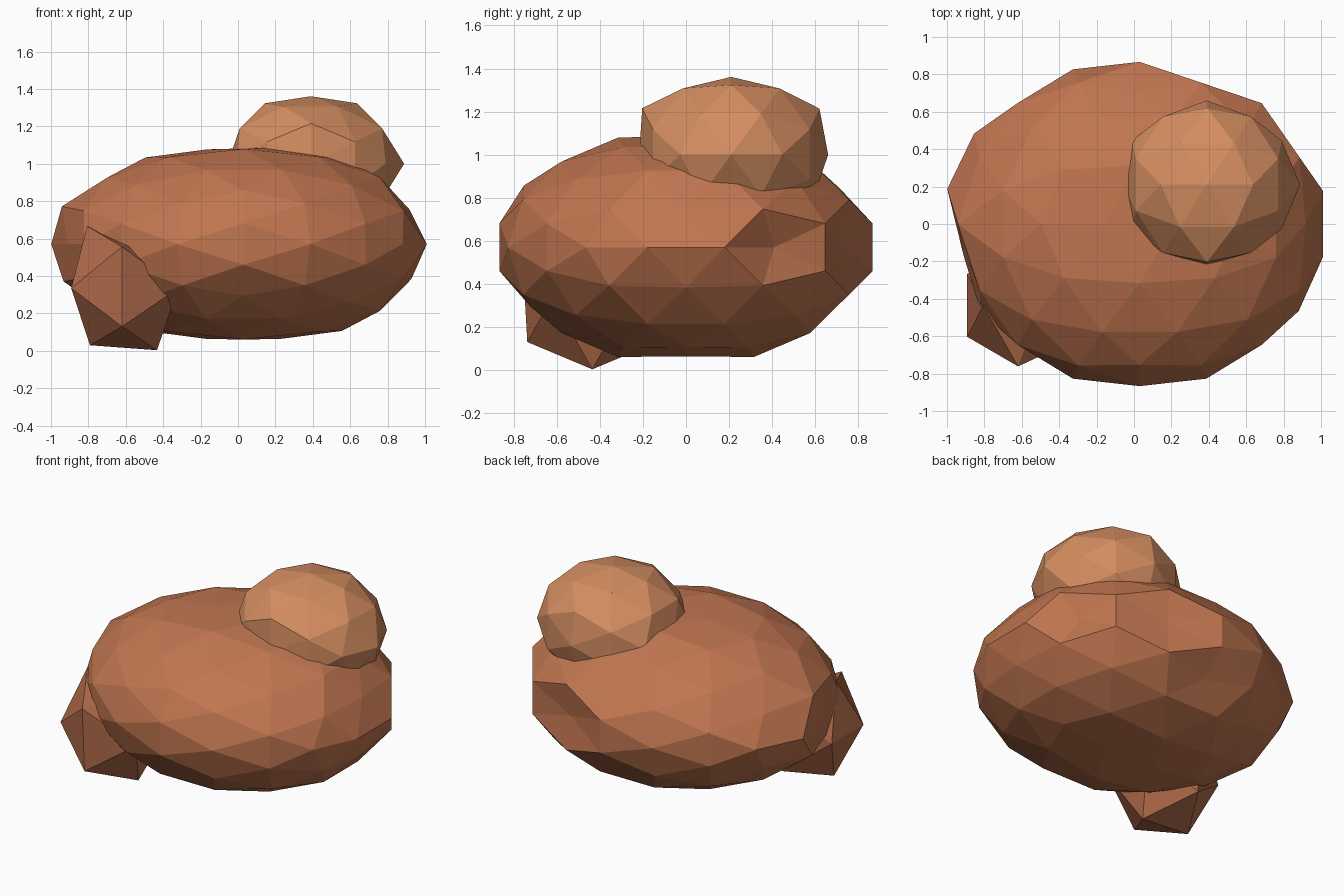
import bpy, bmesh
from itertools import combinations
from mathutils import Vector

if "Cube" in bpy.data.objects:
    bpy.data.objects.remove(bpy.data.objects["Cube"])

PHI = (1 + 5 ** 0.5) / 2


def geodesic_points(freq):
    """Directions of an icosahedron whose edges are split into freq pieces."""
    corners = []
    for a in (-1, 1):
        for b in (-PHI, PHI):
            corners += [Vector((a, 0, b)), Vector((0, b, a)), Vector((b, a, 0))]
    points = {}
    for tri in combinations(corners, 3):
        if any((p - q).length > 2.01 for p, q in combinations(tri, 2)):
            continue
        for i in range(freq + 1):
            for j in range(freq + 1 - i):
                p = (tri[0] * i + tri[1] * j + tri[2] * (freq - i - j)).normalized()
                points[tuple(round(c, 4) + 0.0 for c in p)] = p
    return list(points.values())


def rock(name, freq, centre, radii, dents, colour):
    """Faceted rock; dents are (direction, radial scale) for single corners."""
    bm = bmesh.new()
    for p in geodesic_points(freq):
        bm.verts.new(p)
    bmesh.ops.convex_hull(bm, input=bm.verts[:])
    verts = bm.verts[:]
    base = [v.co.copy() for v in verts]
    for direction, scale in dents:
        d = Vector(direction).normalized()
        k = max(range(len(base)), key=lambda n: base[n].dot(d))
        verts[k].co = base[k] * scale
    for v in verts:
        v.co = Vector([c + r * x for c, r, x in zip(centre, radii, v.co)])
    bmesh.ops.recalc_face_normals(bm, faces=bm.faces[:])
    mesh = bpy.data.meshes.new(name)
    bm.to_mesh(mesh)
    bm.free()
    mat = bpy.data.materials.new(name + "_stone")
    mat.diffuse_color = (*colour, 1)
    mat.use_nodes = True
    mat.node_tree.nodes["Principled BSDF"].inputs["Base Color"].default_value = mat.diffuse_color
    mesh.materials.append(mat)
    obj = bpy.data.objects.new(name, mesh)
    bpy.context.collection.objects.link(obj)
    return obj


# Wide main boulder
rock("main_boulder", 3, (0.03, 0, 0.57), (1.0, 0.885, 0.545), [
    ((0.85, 0.53, 0), 0.88), ((0.36, 0.93, 0), 0.88),
    ((-0.98, 0.2, 0), 1.05), ((-0.98, -0.2, 0), 0.96),
    ((-0.85, 0.53, 0), 1.04), ((-0.93, 0, 0.36), 1.04), ((-0.93, 0, -0.36), 1.03),
    ((0.93, 0, 0.36), 0.95), ((0.93, 0, -0.36), 0.96),
    ((0.2, 0, 0.98), 0.97), ((-0.2, 0, 0.98), 0.95),
    ((0.2, 0, -0.98), 0.95), ((-0.2, 0, -0.98), 0.95),
    ((0, 0.85, 0.53), 0.95), ((0, 0.85, -0.53), 0.92), ((0, -0.85, -0.53), 0.96),
], (0.53, 0.18, 0.08))

# Lighter stone resting on top
rock("top_stone", 2, (0.39, 0.21, 1.0), (0.47, 0.45, 0.38), [
    ((0, 0, 1), 0.95), ((1, 0, 0), 1.06), ((-1, 0, 0), 0.95),
    ((0, 0.85, 0.53), 1.07), ((0, -0.85, 0.53), 1.08), ((0, -1, 0), 0.95),
    ((0, 0, -1), 0.9),
], (0.66, 0.27, 0.12))

# Small darker stone at the front left
rock("small_stone", 1, (-0.62, -0.435, 0.335), (0.355, 0.355, 0.39), [
    ((0.53, 0, 0.85), 0.7), ((-0.53, 0, -0.85), 0.92),
    ((0, -0.85, 0.53), 1.08), ((-0.85, -0.53, 0), 0.9), ((-0.85, 0.53, 0), 0.9),
], (0.45, 0.15, 0.07))
